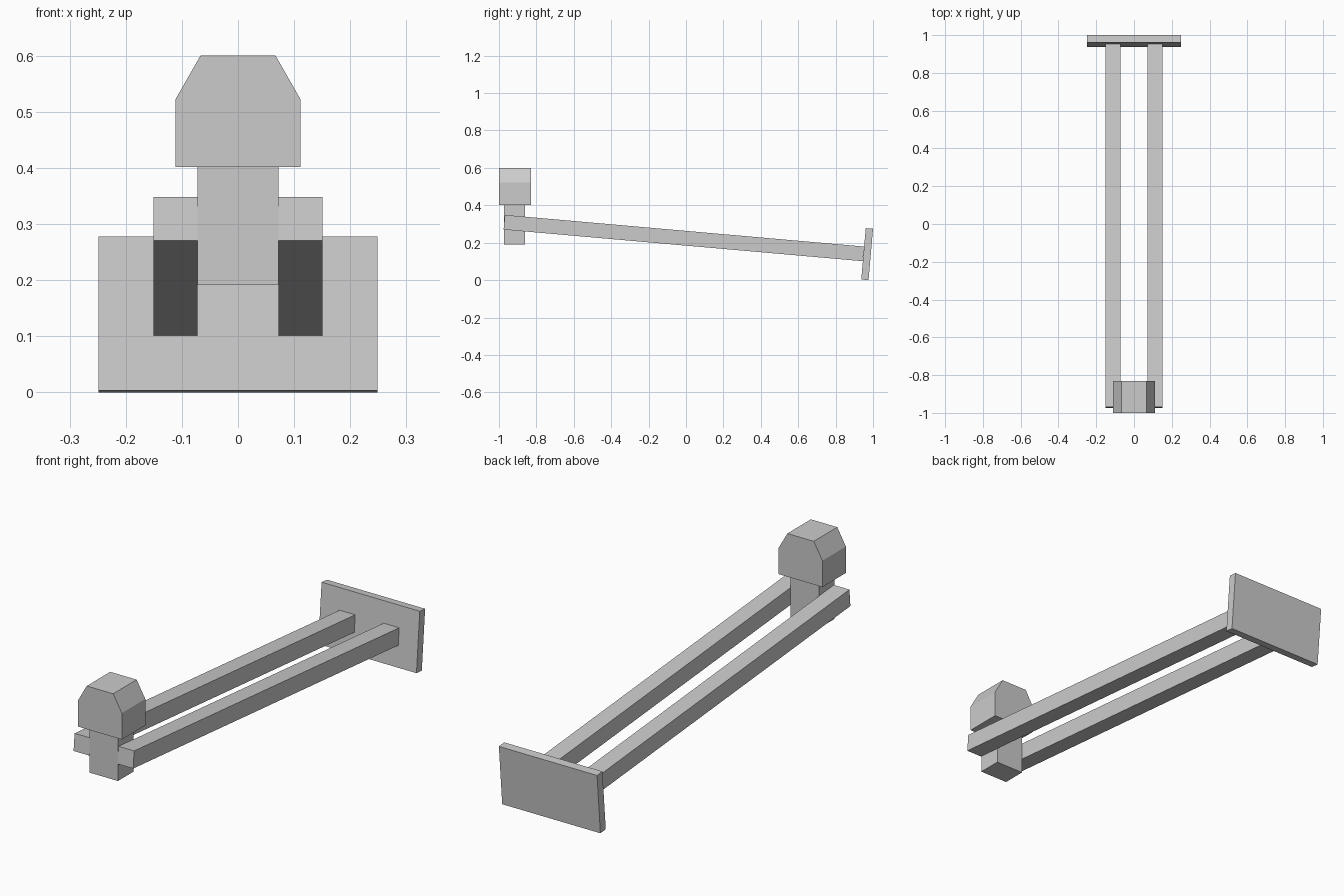
import bpy, bmesh, math
from mathutils import Matrix, Vector

if "Cube" in bpy.data.objects:
    bpy.data.objects.remove(bpy.data.objects["Cube"])

TILT = math.radians(-5.03)


def add_mesh(name, bm):
    bmesh.ops.recalc_face_normals(bm, faces=bm.faces)
    me = bpy.data.meshes.new(name)
    bm.to_mesh(me)
    bm.free()
    ob = bpy.data.objects.new(name, me)
    bpy.context.collection.objects.link(ob)
    return ob


def box(name, center, size, tilt=0.0):
    bm = bmesh.new()
    bmesh.ops.create_cube(bm, size=1.0, matrix=Matrix.Diagonal((*size, 1.0)))
    ob = add_mesh(name, bm)
    ob.location = center
    ob.rotation_euler.x = tilt
    return ob


def extrude_y(name, profile, y0, y1):
    bm = bmesh.new()
    face = bm.faces.new([bm.verts.new((x, y0, z)) for x, z in profile])
    new = bmesh.ops.extrude_face_region(bm, geom=[face])["geom"]
    verts = [v for v in new if isinstance(v, bmesh.types.BMVert)]
    bmesh.ops.translate(bm, verts=verts, vec=Vector((0, y1 - y0, 0)))
    # close the front, which the extrusion may leave open
    if not any(all(abs(v.co.y - y0) < 1e-6 for v in f.verts) for f in bm.faces):
        bm.faces.new([v for v in bm.verts if abs(v.co.y - y0) < 1e-6])
    return add_mesh(name, bm)


# Tilted end plate
box("end_plate", (0, 0.9685, 0.139), (0.498, 0.039, 0.2755), TILT)

# Two sloping rails
for side, label in ((-1, "left"), (1, "right")):
    box(label + "_rail", (side * 0.1115, -0.0115, 0.2248),
        (0.079, 1.928, 0.0785), TILT)

# Upright post between the rail ends
box("post", (0, -0.917, 0.2965), (0.144, 0.111, 0.211))

# Head with bevelled top corners
half = [(0.111, 0.402), (0.111, 0.523), (0.067, 0.60)]
profile = half + [(-x, z) for x, z in reversed(half)]
extrude_y("head", profile, -1.0, -0.83)
